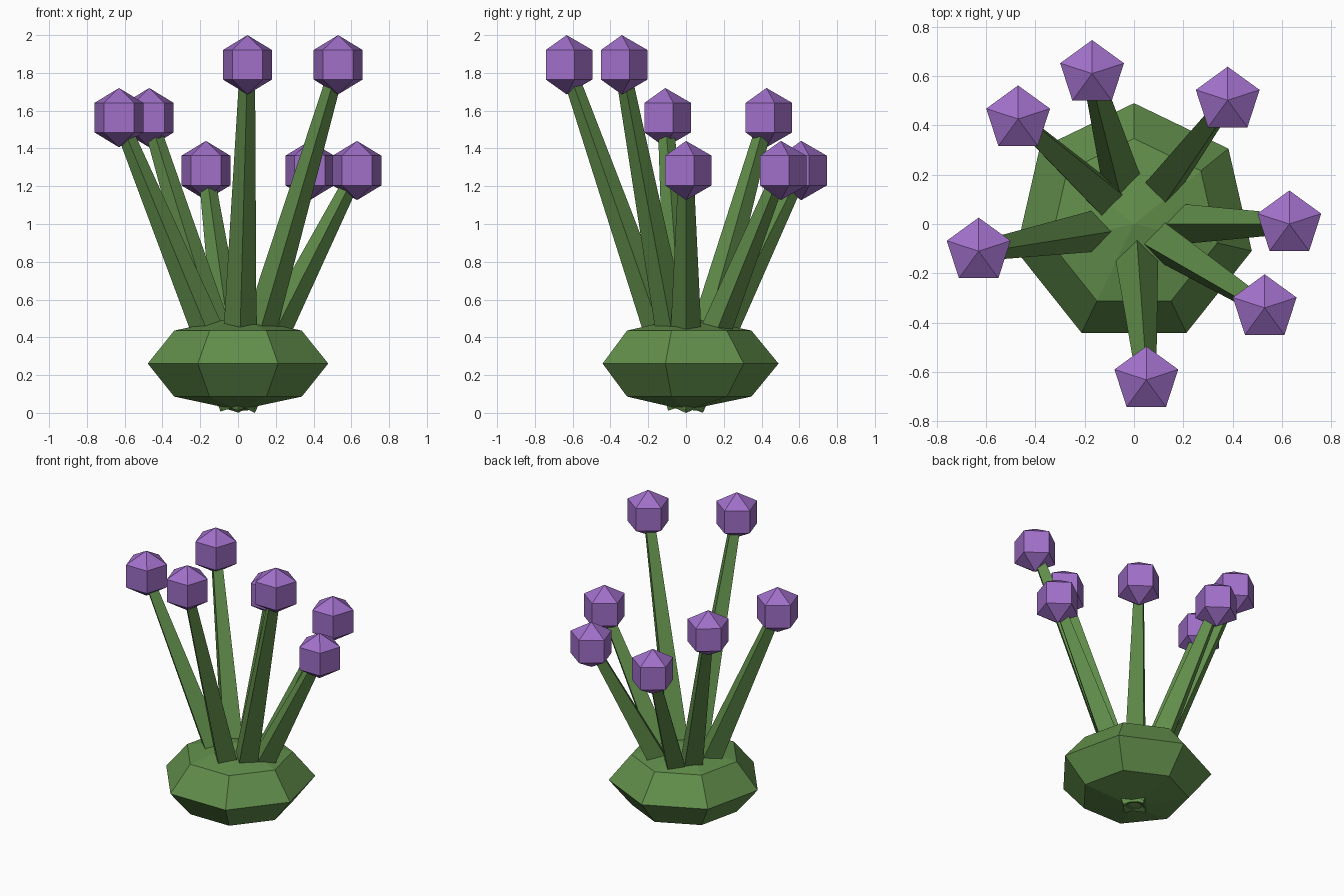
import bpy, bmesh, math
from mathutils import Vector

if "Cube" in bpy.data.objects:
    bpy.data.objects.remove(bpy.data.objects["Cube"])


def material(name, color):
    m = bpy.data.materials.new(name)
    m.diffuse_color = (*color, 1)
    m.use_nodes = True
    m.node_tree.nodes["Principled BSDF"].inputs["Base Color"].default_value = m.diffuse_color
    return m


GREEN = material("leaf_green", (0.12, 0.27, 0.07))
PURPLE = material("bloom_purple", (0.35, 0.16, 0.58))


def add_object(name, bm, mat):
    bmesh.ops.recalc_face_normals(bm, faces=bm.faces)
    mesh = bpy.data.meshes.new(name)
    bm.to_mesh(mesh)
    bm.free()
    mesh.materials.append(mat)
    obj = bpy.data.objects.new(name, mesh)
    bpy.context.collection.objects.link(obj)
    return obj


def faceted_ball(name, center, radius, height, sides, rings, mat):
    """Low-poly ball with one corner of each ring facing +y."""
    bm = bmesh.new()
    c = Vector(center)
    top = bm.verts.new(c + Vector((0, 0, height)))
    bottom = bm.verts.new(c - Vector((0, 0, height)))
    loops = []
    for i in range(1, rings):
        t = math.pi * i / rings
        loop = []
        for k in range(sides):
            a = math.pi / 2 + math.tau * k / sides
            loop.append(bm.verts.new(c + Vector((
                radius * math.sin(t) * math.cos(a),
                radius * math.sin(t) * math.sin(a),
                height * math.cos(t)))))
        loops.append(loop)
    for k in range(sides):
        n = (k + 1) % sides
        bm.faces.new((top, loops[0][k], loops[0][n]))
        bm.faces.new((bottom, loops[-1][n], loops[-1][k]))
        for a, b in zip(loops, loops[1:]):
            bm.faces.new((a[k], b[k], b[n], a[n]))
    return add_object(name, bm, mat)


def stem(name, start, end, r0, r1, mat):
    """Tapered four-sided stalk tilted from vertical towards its bloom."""
    start, end = Vector(start), Vector(end)
    axis = end - start
    turn = Vector((0, 0, 1)).rotation_difference(axis)
    bm = bmesh.new()
    loops = []
    for p, r in ((start, r0), (end, r1)):
        loops.append([bm.verts.new(p + turn @ Vector((
            r * math.cos(k * math.pi / 2), r * math.sin(k * math.pi / 2), 0)))
            for k in range(4)])
    a, b = loops
    for k in range(4):
        n = (k + 1) % 4
        bm.faces.new((a[k], a[n], b[n], b[k]))
    bm.faces.new(a[::-1])
    bm.faces.new(b)
    return add_object(name, bm, mat)


# Squat seven-sided base
faceted_ball("base", (0, 0, 0.261), 0.49, 0.247, 7, 4, GREEN)

# Stems fanning out from the base, each ending in a five-sided bloom
blooms = [
    (0.63, 0.00, 1.283), (0.38, 0.502, 1.283), (-0.17, 0.61, 1.283),
    (-0.47, 0.426, 1.563), (-0.63, -0.11, 1.563),
    (0.05, -0.632, 1.843), (0.53, -0.34, 1.843),
]
for i, pos in enumerate(blooms, 1):
    stem(f"stem_{i}", (0, 0, 0.045), pos, 0.10, 0.04, GREEN)
    faceted_ball(f"bloom_{i}", pos, 0.157, 0.157, 5, 3, PURPLE)
